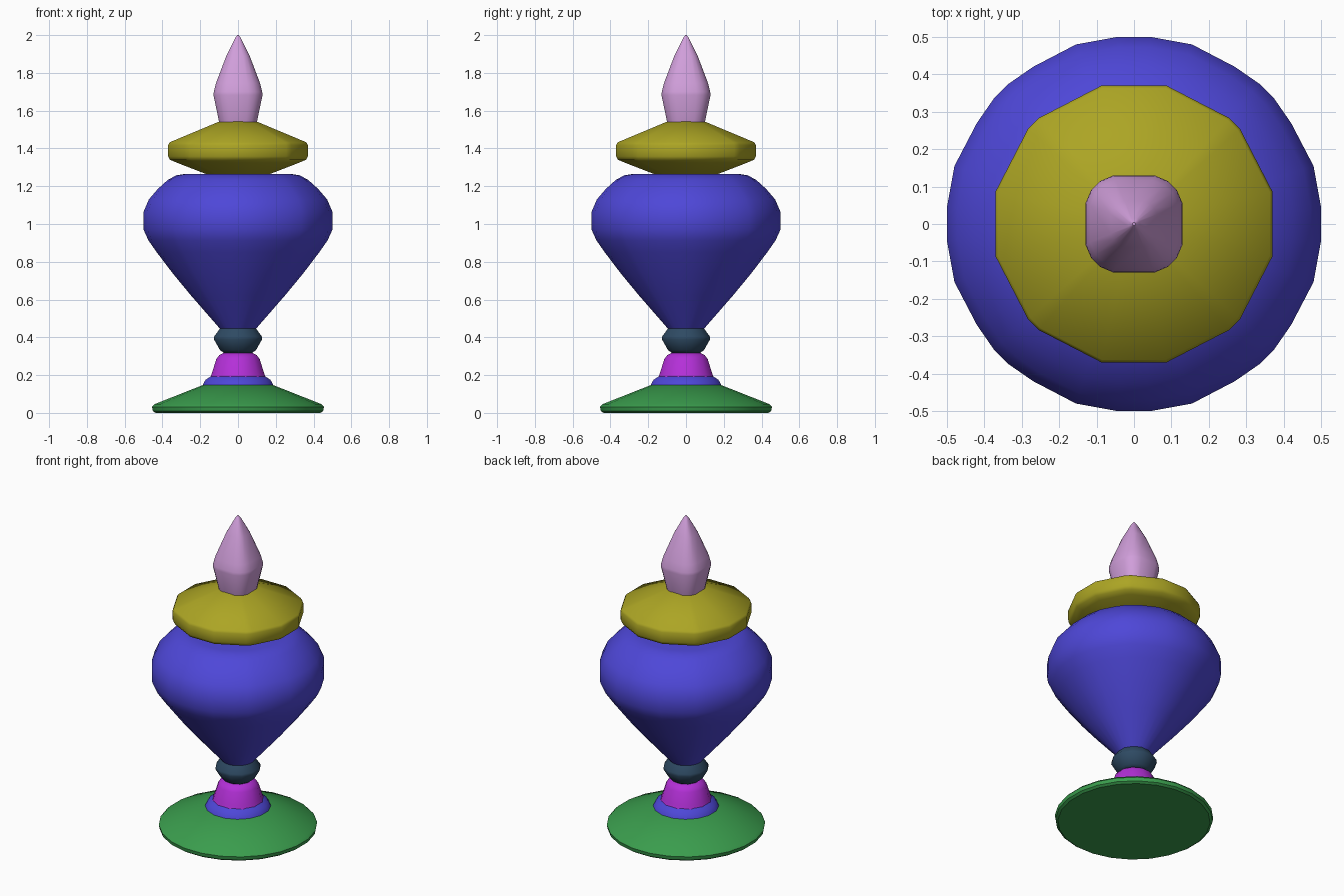
import bpy, bmesh, math

if "Cube" in bpy.data.objects:
    bpy.data.objects.remove(bpy.data.objects["Cube"])


def linear(c):
    c /= 255
    return c / 12.92 if c <= 0.04045 else ((c + 0.055) / 1.055) ** 2.4


def material(name, rgb):
    m = bpy.data.materials.new(name)
    col = (*[linear(c) for c in rgb], 1)
    m.use_nodes = True
    m.diffuse_color = col
    bsdf = next(n for n in m.node_tree.nodes if n.type == 'BSDF_PRINCIPLED')
    bsdf.inputs["Base Color"].default_value = col
    return m


def regular(n):
    """Outline of n sides with a flat side on each axis, as (x, y) at half-width 1."""
    r = 1 / math.cos(math.pi / n)
    return [(r * math.cos(a), r * math.sin(a))
            for a in (2 * math.pi * (i + 0.5) / n for i in range(n))]


def four_corners(half):
    """Outline from one eighth of it, mirrored on the diagonal and turned four times."""
    corner = half + [(y, x) for x, y in reversed(half)]
    pts = []
    for k in range(4):
        c, s = round(math.cos(k * math.pi / 2)), round(math.sin(k * math.pi / 2))
        pts += [(c * x - s * y, s * x + c * y) for x, y in corner]
    return pts


def turned(name, profile, outline, mat, angle=30):
    """Stack scaled copies of the outline along (half-width, z) and cap both ends."""
    bm = bmesh.new()
    rings = [[bm.verts.new((x * r, y * r, z)) for x, y in outline] for r, z in profile]
    n = len(outline)
    for a, b in zip(rings, rings[1:]):
        for i in range(n):
            j = (i + 1) % n
            bm.faces.new((a[i], a[j], b[j], b[i]))
    bm.faces.new(rings[0][::-1])
    bm.faces.new(rings[-1])
    me = bpy.data.meshes.new(name)
    bm.to_mesh(me)
    bm.free()
    ob = bpy.data.objects.new(name, me)
    bpy.context.collection.objects.link(ob)
    me.materials.append(mat)
    bpy.ops.object.select_all(action='DESELECT')
    ob.select_set(True)
    bpy.context.view_layer.objects.active = ob
    bpy.ops.object.shade_smooth_by_angle(angle=math.radians(angle))


green = material("green", (58, 157, 77))
blue = material("blue", (78, 71, 216))
magenta = material("magenta", (180, 48, 216))
slate = material("slate blue", (46, 74, 99))
olive = material("olive yellow", (172, 165, 36))
pink = material("pale pink", (208, 158, 218))

# Foot and stem
turned("foot", [(0.437, 0), (0.451, 0.01), (0.455, 0.032), (0.44, 0.047), (0.187, 0.147)],
       regular(24), green)
turned("foot_ring", [(0.187, 0.147), (0.183, 0.155), (0.172, 0.175), (0.145, 0.193)],
       regular(16), blue)
turned("stem", [(0.145, 0.19), (0.138, 0.21), (0.115, 0.285), (0.1, 0.305), (0.07, 0.32)],
       regular(12), magenta, 45)
turned("stem_knob", [(0.075, 0.318), (0.095, 0.332), (0.128, 0.39), (0.126, 0.405),
                     (0.095, 0.447)], regular(12), slate, 45)

# Bowl
turned("bowl", [(0.095, 0.445), (0.25, 0.623), (0.345, 0.738), (0.43, 0.85), (0.474, 0.913),
                (0.5, 0.97), (0.5, 1.065), (0.472, 1.13), (0.425, 1.185), (0.37, 1.235),
                (0.325, 1.258), (0.28, 1.265)],
       four_corners([(1, 0.09), (0.96, 0.31), (0.84, 0.54), (0.75, 0.67)]), blue)

# Lid with its finial
turned("lid", [(0.17, 1.265), (0.325, 1.325), (0.36, 1.34), (0.37, 1.358), (0.37, 1.418),
               (0.363, 1.432), (0.1, 1.542)],
       four_corners([(1, 0.235), (0.765, 0.69)]), olive, 45)
turned("finial", [(0.1, 1.54), (0.13, 1.683), (0.128, 1.7), (0.117, 1.745), (0.062, 1.89),
                  (0.015, 1.985), (0.004, 2.0)],
       four_corners([(1, 0.42), (0.88, 0.70)]), pink)
